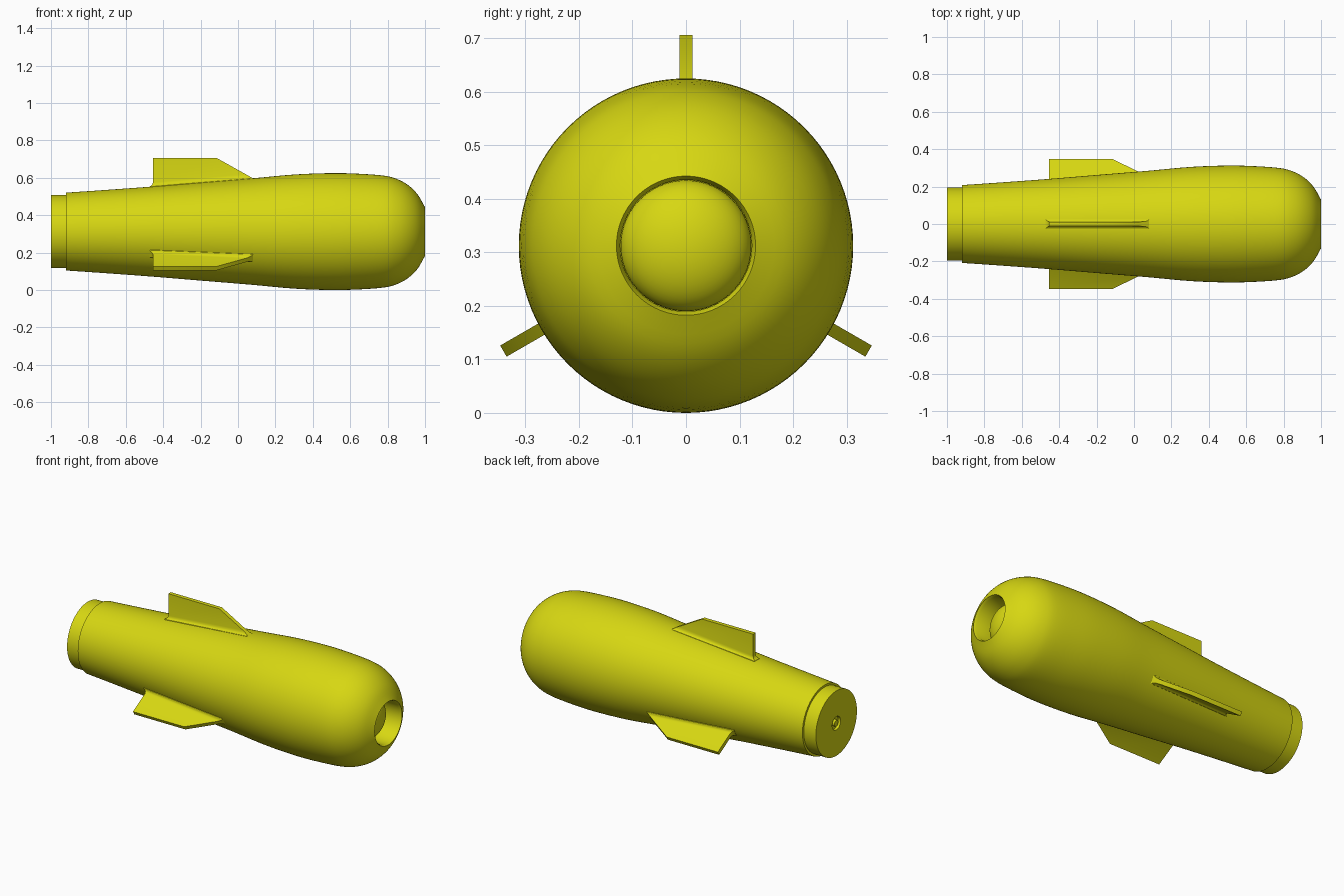
import bpy, bmesh, math
from mathutils import Vector, Matrix

if "Cube" in bpy.data.objects:
    bpy.data.objects.remove(bpy.data.objects["Cube"])

ZC = 0.3125      # height of the long axis
SEG = 96

paint = bpy.data.materials.new("yellow_paint")
paint.diffuse_color = (0.68, 0.68, 0.006, 1)
paint.use_nodes = True
paint.node_tree.nodes["Principled BSDF"].inputs["Base Color"].default_value = paint.diffuse_color


def finish(name, bm, angle=30):
    bmesh.ops.recalc_face_normals(bm, faces=bm.faces)
    me = bpy.data.meshes.new(name)
    bm.to_mesh(me)
    bm.free()
    me.materials.append(paint)
    ob = bpy.data.objects.new(name, me)
    bpy.context.collection.objects.link(ob)
    ob.location.z = ZC
    bpy.ops.object.select_all(action='DESELECT')
    ob.select_set(True)
    bpy.context.view_layer.objects.active = ob
    bpy.ops.object.shade_smooth_by_angle(angle=math.radians(angle))
    return ob


def lathe(name, profile):
    """Spin (x, radius) points, running from axis to axis, around X."""
    bm = bmesh.new()
    vs = [bm.verts.new((x, 0, r)) for x, r in profile]
    es = [bm.edges.new(p) for p in zip(vs, vs[1:])]
    bmesh.ops.spin(bm, geom=vs + es, cent=(0, 0, 0), axis=(1, 0, 0),
                   angle=math.tau, steps=SEG, use_duplicate=False)
    bmesh.ops.remove_doubles(bm, verts=bm.verts, dist=1e-5)
    return finish(name, bm)


def smooth_curve(pts, steps=4):
    """Catmull-Rom curve through the points."""
    p = [Vector(q) for q in pts]
    p = [2 * p[0] - p[1]] + p + [2 * p[-1] - p[-2]]
    out = []
    for a, b, c, d in zip(p, p[1:], p[2:], p[3:]):
        for i in range(steps):
            t = i / steps
            out.append(tuple(0.5 * (2 * b + (c - a) * t + (2 * a - 5 * b + 4 * c - d) * t * t
                                    + (3 * b - a - 3 * c + d) * t ** 3)))
    return out + [tuple(p[-2])]


# Hull: tapered body, rounded nose and open nose socket
outer = smooth_curve([(-0.92, 0.208), (-0.7, 0.223), (-0.455, 0.241), (-0.2, 0.262),
                      (0.08, 0.285), (0.3, 0.305), (0.5, 0.3125), (0.65, 0.309),
                      (0.78, 0.299), (0.85, 0.281), (0.91, 0.248), (0.96, 0.199),
                      (1.0, 0.13)])
lathe("hull", [(-0.92, 0)] + outer + [(0.985, 0.123), (0.86, 0.123), (0.86, 0)])

# Domed lens sitting inside the nose socket
dome = [(0.87 + 0.075 * math.sin(a), 0.1225 * math.cos(a))
        for a in (math.pi / 2 * i / 12 for i in range(12))]
lathe("nose_lens", [(0.855, 0), (0.855, 0.1225)] + dome + [(0.945, 0)])

# Tail plug with a small central recess and stud
lathe("tail_plug", [(-1.0, 0), (-1.0, 0.018), (-0.985, 0.02), (-0.985, 0.038),
                    (-1.0, 0.04), (-1.0, 0.195), (-0.9, 0.195), (-0.9, 0)])


def fin(name, turn):
    """Clipped fin standing on the hull with a flared root, turned around X."""
    bm = bmesh.new()
    back, front = (-0.455, 0.241), (0.08, 0.285)
    rows = []
    # height above hull, half thickness, extra length at the rear
    for h, w, e in ((-0.03, 0.034, 0.022), (0.0, 0.024, 0.018), (0.005, 0.017, 0.009),
                    (0.012, 0.0135, 0.003), (0.022, 0.012, 0.0)):
        xb, zb = back[0] - e, back[1] + h
        xf, zf = front[0] - h * 1.79, front[1] + h
        rows.append([(xb, -w, zb), (xf, -w, zf), (xf, w, zf), (xb, w, zb)])
    w, top = 0.012, 0.394
    rows.append([(-0.455, -w, top), (-0.115, -w, top), (-0.115, w, top), (-0.455, w, top)])
    rings = [[bm.verts.new(p) for p in row] for row in rows]
    for a, b in zip(rings, rings[1:]):
        for i in range(4):
            j = (i + 1) % 4
            bm.faces.new((a[i], a[j], b[j], b[i]))
    bm.faces.new(rings[0])
    bm.faces.new(rings[-1])
    bm.transform(Matrix.Rotation(turn, 4, 'X'))
    return finish(name, bm, 35)


# Three fins, evenly spaced
for n, label in enumerate(("top_fin", "left_fin", "right_fin")):
    fin(label, math.tau * n / 3)
